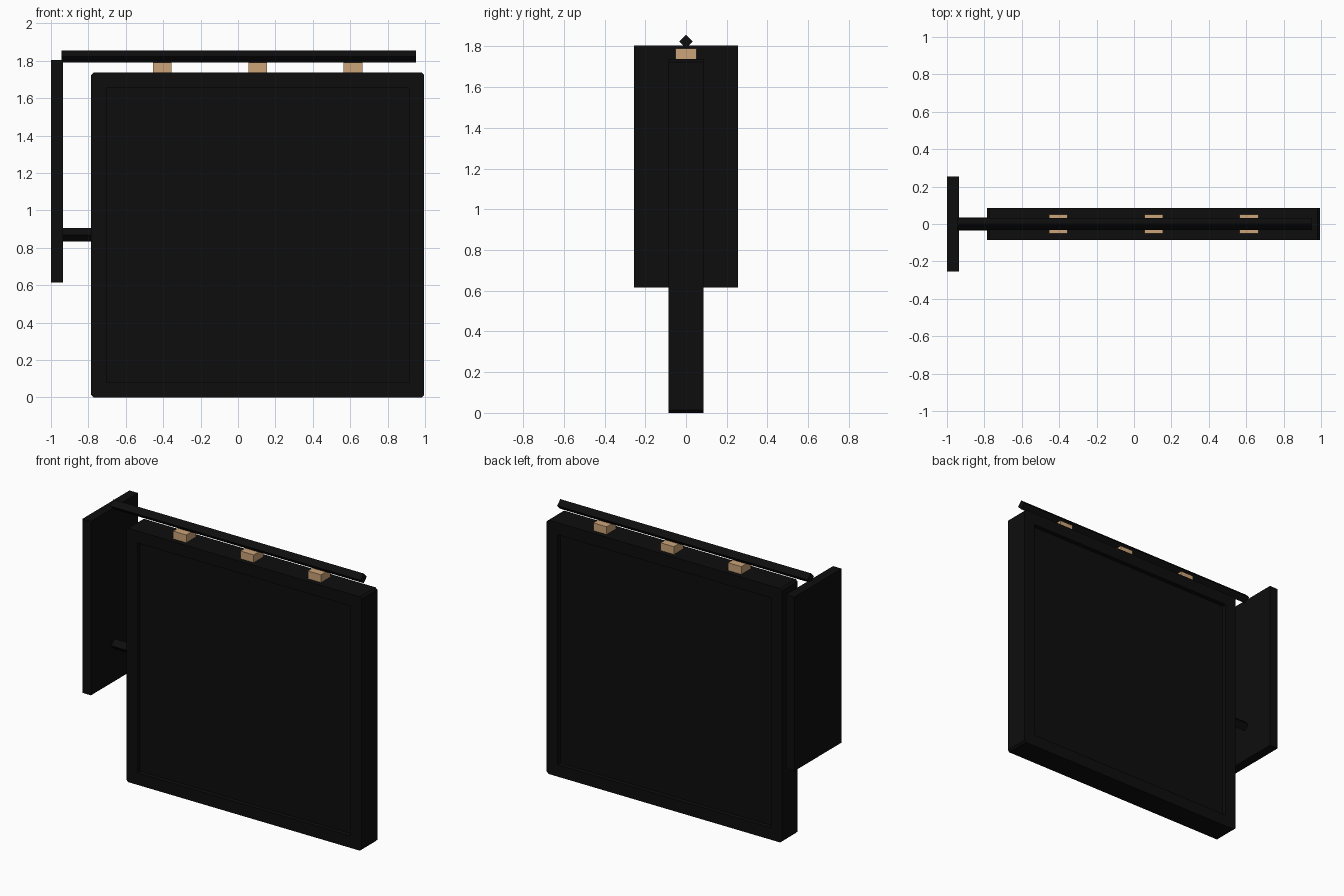
import bpy, bmesh, math
from mathutils import Matrix

if "Cube" in bpy.data.objects:
    bpy.data.objects.remove(bpy.data.objects["Cube"])


def material(name, rgb):
    m = bpy.data.materials.new(name)
    m.diffuse_color = (*rgb, 1)
    m.use_nodes = True
    m.node_tree.nodes["Principled BSDF"].inputs["Base Color"].default_value = m.diffuse_color
    return m


BLACK = material("black paint", (0.004, 0.004, 0.004))
TAN = material("tan wood", (0.60, 0.37, 0.19))


def finish(name, bm, mat):
    bmesh.ops.recalc_face_normals(bm, faces=bm.faces[:])
    mesh = bpy.data.meshes.new(name)
    bm.to_mesh(mesh)
    bm.free()
    mesh.materials.append(mat)
    ob = bpy.data.objects.new(name, mesh)
    bpy.context.collection.objects.link(ob)
    return ob


def box(name, x, y, z, mat):
    """Box from (min, max) ranges."""
    bm = bmesh.new()
    bmesh.ops.create_cube(bm, size=1)
    for v in bm.verts:
        v.co = [r[0] + (c + 0.5) * (r[1] - r[0]) for c, r in zip(v.co, (x, y, z))]
    return finish(name, bm, mat)


def diamond_rod(name, x0, x1, z, half):
    """Square bar along x, standing on its edge."""
    bm = bmesh.new()
    bmesh.ops.create_cone(bm, cap_ends=True, segments=4, radius1=half, radius2=half,
                          depth=x1 - x0, matrix=Matrix.Translation(((x0 + x1) / 2, 0, z))
                          @ Matrix.Rotation(math.pi / 2, 4, 'Y'))
    return finish(name, bm, BLACK)


def slab(name, outline, half_y):
    """Extrude an x-z outline symmetrically through y."""
    bm = bmesh.new()
    face = bm.faces.new([bm.verts.new((x, -half_y, z)) for x, z in outline])
    new = bmesh.ops.extrude_face_region(bm, geom=[face])["geom"]
    bmesh.ops.translate(bm, vec=(0, 2 * half_y, 0),
                        verts=[g for g in new if isinstance(g, bmesh.types.BMVert)])
    return finish(name, bm, BLACK)


# Wall plate and the two rods
box("wall_plate", (-1, -0.935), (-0.255, 0.255), (0.615, 1.805), BLACK)
diamond_rod("top_rod", -0.945, 0.952, 1.823, 0.033)
diamond_rod("side_arm", -0.945, -0.75, 0.87, 0.035)

# Wooden hanger blocks
for i, x in enumerate((-0.405, 0.105, 0.615)):
    box(f"hanger_block_{i + 1}", (x - 0.05, x + 0.05), (-0.052, 0.052), (1.735, 1.79), TAN)

# Sign frame: mitred bars with clipped outer corners
x0, x1, z0, z1, c, w = -0.785, 0.995, 0.0, 1.737, 0.013, 0.082
a, b, d, e = x0 + w, x1 - w, z0 + w, z1 - w
slab("frame_left", [(x0, z0 + c), (x0, z1 - c), (a, e), (a, d)], 0.085)
slab("frame_right", [(x1, z0 + c), (x1, z1 - c), (b, e), (b, d)], 0.085)
for name, zo, zc, zi in (("frame_top", z1, z1 - c, e), ("frame_bottom", z0, z0 + c, d)):
    slab(name, [(x0, zc), (x0 + c, zo), (x1 - c, zo), (x1, zc), (b, zi), (a, zi)], 0.085)

# Recessed sign board
box("sign_board", (a - 0.01, b + 0.01), (-0.055, 0.055), (d - 0.01, e + 0.01), BLACK)
